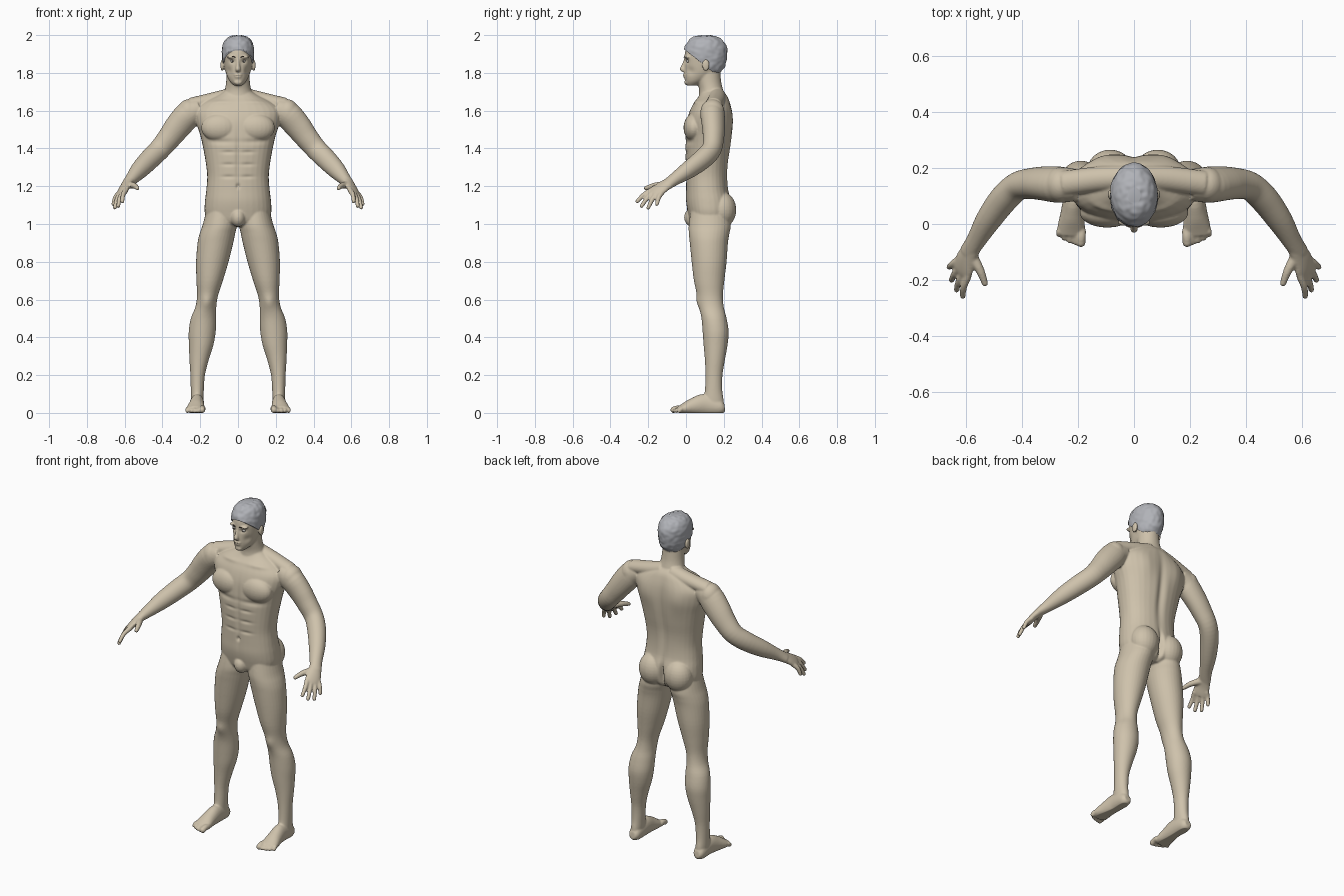
import bpy, bmesh, math
from mathutils import Vector, Matrix, noise

default = bpy.data.objects.get("Cube")
if default:
    bpy.data.objects.remove(default)


def material(name, rgb, rough=0.7):
    mat = bpy.data.materials.new(name)
    mat.use_nodes = True
    color = (*rgb, 1)
    mat.diffuse_color = color
    bsdf = mat.node_tree.nodes["Principled BSDF"]
    bsdf.inputs["Base Color"].default_value = color
    bsdf.inputs["Roughness"].default_value = rough
    return mat


skin = material("skin", (.62, .54, .41))
hair_grey = material("hair_grey", (.44, .45, .48))
eye_white = material("eye_white", (.6, .58, .54))
dark_brown = material("dark_brown", (.07, .05, .04))


def resample(rows, steps):
    """Smooth in-between rows along a list of number tuples."""
    out = []
    for i in range(len(rows) - 1):
        p0, p1 = rows[max(i - 1, 0)], rows[i]
        p2, p3 = rows[i + 1], rows[min(i + 2, len(rows) - 1)]
        for k in range(steps):
            t = k / steps
            out.append([b + .5 * t * (c - a + t * (2*a - 5*b + 4*c - d + t * (3*(b - c) + d - a)))
                        for a, b, c, d in zip(p0, p1, p2, p3)])
    return out + [list(rows[-1])]


def loft(bm, rows, side=(1, 0, 0), axis=None, mirror=False, steps=4, segs=32, power=1.0):
    """Closed tube through rows of (x, y, z, half width, half depth)."""
    rows = resample(rows, steps)
    centres = [Vector(r[:3]) for r in rows]
    for flip in ((1, -1) if mirror else (1,)):
        rings = []
        for i, r in enumerate(rows):
            t = Vector(axis) if axis else centres[min(i + 1, len(rows) - 1)] - centres[max(i - 1, 0)]
            t.normalize()
            a = Vector(side) - t * t.dot(Vector(side))
            a.normalize()
            b = t.cross(a)
            ring = []
            for k in range(segs):
                c, s = math.cos(math.tau * k / segs), math.sin(math.tau * k / segs)
                c, s = (math.copysign(abs(v) ** power, v) for v in (c, s))
                p = centres[i] + a * (r[3] * c) + b * (r[4] * s)
                ring.append(bm.verts.new((p.x * flip, p.y, p.z)))
            rings.append(ring)
        for lo, hi in zip(rings, rings[1:]):
            for k in range(segs):
                n = (k + 1) % segs
                bm.faces.new((lo[k], lo[n], hi[n], hi[k]))
        bm.faces.new(rings[0])
        bm.faces.new(rings[-1])


def level(rows):
    """Rows of (z, x0, x1, y0, y1) turned into loft rows."""
    return [((a + b) / 2, (c + d) / 2, z, (b - a) / 2, (d - c) / 2) for z, a, b, c, d in rows]


def centred(rows):
    return level([(z, -w, w, c, d) for z, w, c, d in rows])


def blob(bm, centre, radii, mirror=True):
    for flip in ((1, -1) if mirror else (1,)):
        place = Matrix.Translation((centre[0] * flip, *centre[1:])) @ Matrix.Diagonal((*radii, 1))
        bmesh.ops.create_uvsphere(bm, u_segments=24, v_segments=16, radius=1, matrix=place)


def digit(bm, start, end, r0, r1, bend=(0, 0, 0)):
    """Finger or toe with a round tip."""
    a, b = Vector(start), Vector(end)
    mid = (a + b) / 2 + Vector(bend)
    loft(bm, [(*a, r0, r0), (*mid, (r0 + r1) / 2, (r0 + r1) / 2), (*b, r1, r1)],
         side=(.5, .3, -.6), mirror=True, segs=14)
    blob(bm, b, (r1, r1, r1))


def finish(bm, name, mat):
    bmesh.ops.recalc_face_normals(bm, faces=bm.faces[:])
    mesh = bpy.data.meshes.new(name)
    bm.to_mesh(mesh)
    bm.free()
    mesh.materials.append(mat)
    mesh.shade_smooth()
    obj = bpy.data.objects.new(name, mesh)
    bpy.context.collection.objects.link(obj)
    return obj


bm = bmesh.new()

# Torso and neck
loft(bm, centred([(.985, .09, .06, .19), (1.01, .155, .025, .225), (1.06, .176, .01, .24),
                  (1.12, .175, .0, .24), (1.18, .168, .0, .225), (1.25, .163, .0, .22),
                  (1.32, .17, -.002, .223), (1.4, .184, -.004, .235), (1.47, .2, -.003, .243),
                  (1.54, .222, .003, .246), (1.6, .225, .02, .242), (1.645, .18, .045, .232),
                  (1.68, .11, .07, .218), (1.71, .06, .085, .19)]), axis=(0, 0, 1), power=.88)
loft(bm, centred([(1.63, .1, .06, .22), (1.7, .073, .07, .2), (1.75, .063, .062, .187),
                  (1.82, .06, .05, .18)]), axis=(0, 0, 1))
loft(bm, [(.03, .165, 1.678, .045, .045), (.13, .16, 1.657, .045, .04), (.25, .145, 1.63, .045, .038)],
     side=(0, 1, 0), mirror=True)
blob(bm, (.095, .042, 1.51), (.1, .055, .075))
blob(bm, (.085, .19, 1.075), (.083, .076, .095))
blob(bm, (0, .035, 1.035), (.04, .045, .05), mirror=False)

# Legs
loft(bm, level([(1.1, .01, .16, .03, .22), (1, .006, .186, .015, .237), (.95, .015, .203, .015, .23),
                (.9, .025, .214, .02, .222), (.8, .05, .222, .03, .215), (.7, .08, .22, .042, .203),
                (.62, .106, .217, .06, .195), (.56, .115, .226, .07, .2), (.5, .115, .25, .082, .215),
                (.43, .118, .261, .088, .226), (.36, .13, .26, .093, .22), (.28, .155, .257, .1, .206),
                (.2, .175, .252, .103, .193), (.12, .181, .25, .1, .192), (.06, .184, .249, .09, .2),
                (.01, .188, .246, .09, .198)]), axis=(0, 0, 1), mirror=True)

# Feet and toes
loft(bm, [(.216, .205, .03, .02, .02), (.216, .18, .03, .034, .04), (.216, .1, .045, .037, .055),
          (.22, .04, .035, .042, .045), (.224, -.01, .022, .049, .03), (.225, -.04, .017, .046, .018)],
     mirror=True)
for i in range(5):
    x = .188 + i * .0195
    r = .017 if i == 0 else .0115
    digit(bm, (x, -.02, .02), (x + .002, -.066 + i * i * .0019, r * .95), r, r, (0, 0, .005))

# Arms and palms
across = Vector((.5, .8, -.2))
loft(bm, [(.2, .14, 1.61, .055, .055), (.258, .14, 1.583, .064, .072), (.315, .145, 1.52, .06, .071),
          (.365, .145, 1.455, .055, .063), (.415, .135, 1.395, .051, .057), (.465, .09, 1.345, .051, .055),
          (.52, .015, 1.288, .045, .048), (.565, -.06, 1.237, .035, .033), (.595, -.105, 1.205, .034, .023)],
     side=across, mirror=True)
loft(bm, [(.575, -.08, 1.225, .031, .026), (.6, -.125, 1.194, .04, .021), (.612, -.16, 1.17, .045, .018),
          (.617, -.176, 1.157, .04, .014)], side=across, mirror=True)
blob(bm, (.262, .14, 1.592), (.06, .064, .068))

# Fingers and thumbs
tips = [(.612, -.258, 1.12), (.634, -.235, 1.095), (.652, -.2, 1.086), (.66, -.154, 1.105)]
for i, tip in enumerate(tips):
    knuckle = Vector((.61, -.156, 1.172)) + across * (.023 * (i - 1.5))
    digit(bm, knuckle, tip, .0145, .0105, (.006, -.003, .005))
digit(bm, (.578, -.115, 1.208), (.533, -.212, 1.19), .02, .0115, (-.006, -.004, .004))

# Head, nose, lips, ears
head = centred([(1.733, .022, .006, .06), (1.753, .042, -.004, .1), (1.78, .057, -.009, .15),
                (1.81, .067, -.01, .188), (1.85, .074, -.008, .205), (1.89, .077, -.008, .211),
                (1.93, .075, .0, .209), (1.963, .063, .02, .19), (1.984, .043, .045, .162),
                (1.992, .015, .08, .125)])
loft(bm, head, axis=(0, 0, 1))
loft(bm, [(0, .002, 1.875, .008, .012), (0, -.008, 1.845, .009, .014), (0, -.016, 1.82, .014, .017),
          (0, -.01, 1.806, .012, .012)], axis=(0, 0, 1), segs=16)
blob(bm, (0, -.006, 1.789), (.022, .011, .006), mirror=False)
blob(bm, (0, -.004, 1.779), (.018, .011, .006), mirror=False)
blob(bm, (0, .004, 1.75), (.022, .013, .014), mirror=False)
blob(bm, (.084, .105, 1.84), (.009, .02, .031))
blob(bm, (.03, .008, 1.884), (.03, .016, .009))

# Fuse into one smooth skin
body = finish(bm, "body", skin)
remesh = body.modifiers.new("fuse", 'REMESH')
remesh.mode = 'VOXEL'
remesh.voxel_size = .005
remesh.use_smooth_shade = True
soften = body.modifiers.new("soften", 'SMOOTH')
soften.factor = .5
soften.iterations = 4
bpy.context.view_layer.objects.active = body
for mod in ("fuse", "soften"):
    bpy.ops.object.modifier_apply(modifier=mod)

# Muscle and face relief: (centre, reach, push)
brushes = [((0, .25, 1.06), (.012, .06, .08), (0, -.03, 0)),
           ((0, .235, 1.4), (.022, .06, .2), (0, -.013, 0)),
           ((0, 0, 1.35), (.012, .05, .17), (0, .007, 0)),
           ((0, 0, 1.2), (.009, .03, .012), (0, .01, 0)),
           ((.09, 0, 1.435), (.07, .05, .014), (0, .006, 0)),
           ((.11, .24, 1.55), (.06, .05, .08), (0, .01, 0)),
           ((.165, .07, .59), (.03, .03, .035), (0, -.009, 0)),
           ((.12, .04, 1.645), (.08, .04, .012), (0, -.007, .003)),
           ((.03, 0, 1.862), (.016, .02, .011), (0, .009, 0)),
           ((.05, .02, 1.81), (.018, .03, .02), (-.004, .004, 0)),
           ((0, -.015, 1.784), (.02, .02, .003), (0, .004, 0))]
brushes += [((.05, 0, z), (.035, .05, .009), (0, .005, 0)) for z in (1.25, 1.315, 1.38)]
for c, r, push in brushes:
    for flip in ((1, -1) if c[0] else (1,)):
        for v in body.data.vertices:
            if abs(v.co.z - c[2]) > 2.4 * r[2]:
                continue
            d = ((v.co.x - c[0] * flip) / r[0])**2 + ((v.co.y - c[1]) / r[1])**2 + ((v.co.z - c[2]) / r[2])**2
            if d < 6:
                v.co += Vector((push[0] * flip, *push[1:])) * math.exp(-d)
for v in body.data.vertices:
    v.co.z = max(v.co.z, 0)
body.data.materials.clear()
body.data.materials.append(skin)
body.data.shade_smooth()

# Short hair: head shell cut along the hairline, lightly tousled
bm = bmesh.new()
loft(bm, [(x, y, z + .006, a + .008, b + .007) for x, y, z, a, b in head],
     axis=(0, 0, 1), steps=8, segs=72)
for v in bm.verts:
    bump = noise.noise(v.co * 45) * .004
    v.co += (v.co - Vector((0, .1, 1.87))).normalized() * bump
    v.co.z = min(v.co.z, 2)
cut = bmesh.ops.bisect_plane(bm, geom=bm.verts[:] + bm.edges[:] + bm.faces[:], plane_co=(0, -.01, 1.925),
                             plane_no=(0, .62, .79), clear_inner=True)
bmesh.ops.contextual_create(bm, geom=[e for e in cut["geom_cut"] if isinstance(e, bmesh.types.BMEdge)])
finish(bm, "hair", hair_grey)


# Eyes and brows
def face_y(x):
    return .101 - .109 * math.sqrt(1 - (x / .077) ** 2)


for name, mat, radius, back in (("eyes", eye_white, .011, .012), ("irises", dark_brown, .005, .0045)):
    bm = bmesh.new()
    blob(bm, (.03, face_y(.03) + back, 1.862), (radius, radius, radius * .8))
    finish(bm, name, mat)
bm = bmesh.new()
loft(bm, [(x, face_y(x) - .003, 1.883 + lift, .004, w) for x, lift, w in
          ((.014, 0, .002), (.03, .004, .003), (.048, .001, .0015))],
     side=(0, 1, 0), mirror=True, segs=10)
finish(bm, "brows", dark_brown)
